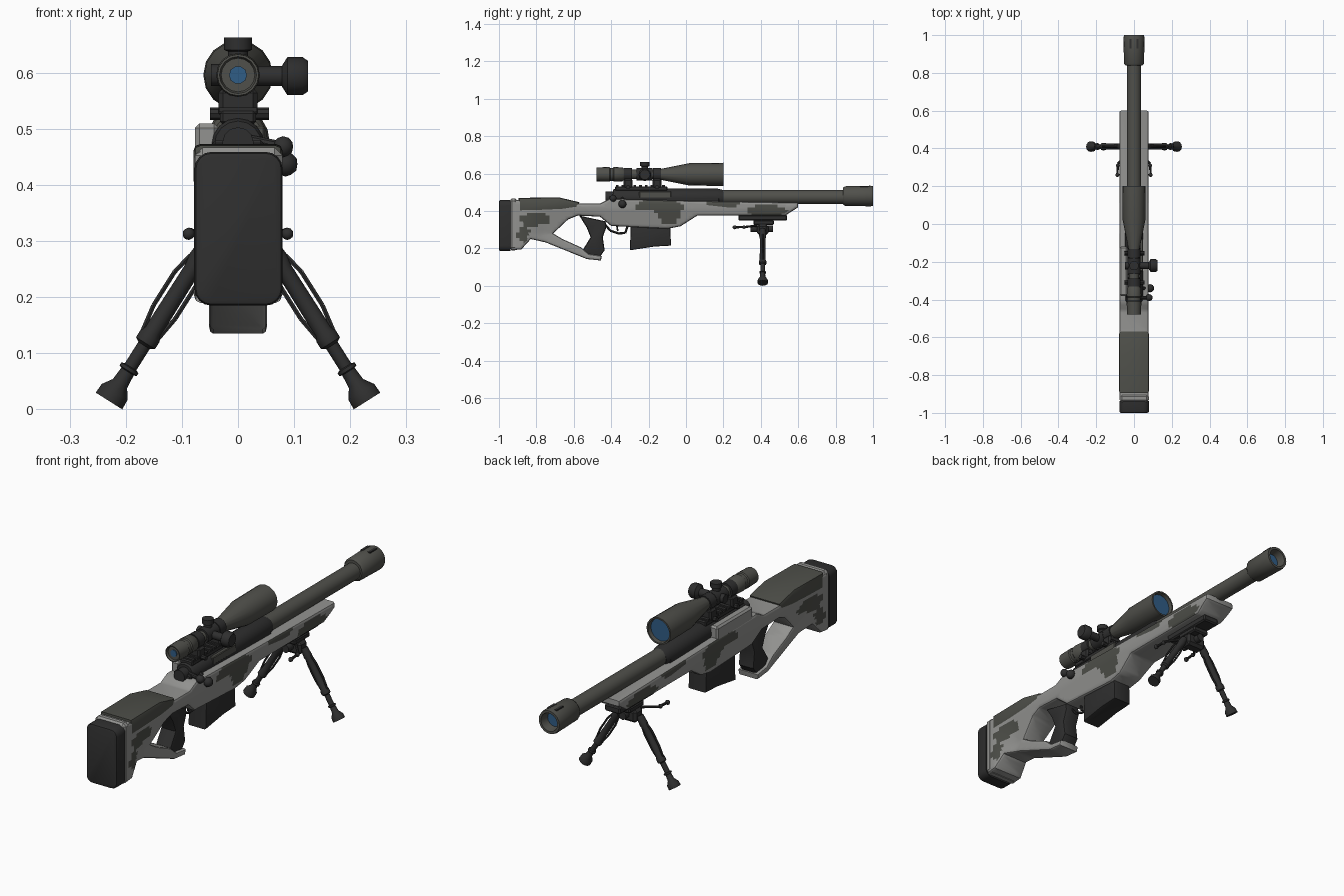
import bpy, bmesh, math
from mathutils import Vector, Matrix

if "Cube" in bpy.data.objects:
    bpy.data.objects.remove(bpy.data.objects["Cube"])


def material(name, rgb):
    m = bpy.data.materials.new(name)
    m.diffuse_color = (*rgb, 1)
    m.use_nodes = True
    m.node_tree.nodes["Principled BSDF"].inputs["Base Color"].default_value = m.diffuse_color
    return m


LIGHT = material("light_grey", (0.29, 0.29, 0.28))
OLIVE = material("dark_olive_grey", (0.075, 0.077, 0.066))
METAL = material("barrel_grey", (0.08, 0.08, 0.07))
BLACK = material("black", (0.028, 0.028, 0.028))
BLUE = material("lens_blue", (0.03, 0.11, 0.24))


def finish(bm, name, *mats, angle=35):
    bmesh.ops.remove_doubles(bm, verts=bm.verts, dist=1e-5)
    bmesh.ops.recalc_face_normals(bm, faces=bm.faces)
    me = bpy.data.meshes.new(name)
    bm.to_mesh(me)
    bm.free()
    ob = bpy.data.objects.new(name, me)
    bpy.context.collection.objects.link(ob)
    for m in mats:
        me.materials.append(m)
    bpy.ops.object.select_all(action='DESELECT')
    ob.select_set(True)
    bpy.context.view_layer.objects.active = ob
    bpy.ops.object.shade_smooth_by_angle(angle=math.radians(angle))
    return ob


def lathe(name, origin, direction, profile, mat, seg=16):
    """Turn (distance, radius) pairs around an axis; ends are closed."""
    bm = bmesh.new()
    rot = Vector(direction).to_track_quat('Z', 'Y')
    prof = [(profile[0][0], 0)] + list(profile) + [(profile[-1][0], 0)]
    rings = []
    for t, r in prof:
        rings.append([bm.verts.new(Vector(origin) + rot @ Vector(
            (r * math.cos(2 * math.pi * i / seg), r * math.sin(2 * math.pi * i / seg), t)))
            for i in range(seg)])
    for a, b in zip(rings, rings[1:]):
        for i in range(seg):
            j = (i + 1) % seg
            bm.faces.new((a[i], a[j], b[j], b[i]))
    return finish(bm, name, mat)


def rod(name, p, q, r, mat, seg=10, r2=None):
    d = Vector(q) - Vector(p)
    return lathe(name, p, d, [(0, r), (d.length, r if r2 is None else r2)], mat, seg)


def knob(name, c, r, mat):
    bm = bmesh.new()
    bmesh.ops.create_icosphere(bm, subdivisions=2, radius=r, matrix=Matrix.Translation(c))
    return finish(bm, name, mat)


def box(name, lo, hi, mat, bevel=0.005, segs=1):
    bm = bmesh.new()
    lo, hi = Vector(lo), Vector(hi)
    bmesh.ops.create_cube(bm, size=1, matrix=Matrix.Translation((lo + hi) / 2)
                          @ Matrix.Diagonal((*(hi - lo), 1)))
    if bevel:
        bmesh.ops.bevel(bm, geom=bm.edges[:], offset=bevel, segments=segs,
                        affect='EDGES', profile=0.5)
    return finish(bm, name, mat)


def prism_bm(profile, half, bevel):
    """Extrude a (y, z) side profile across x and soften its side edges."""
    bm = bmesh.new()
    f = bm.faces.new([bm.verts.new((-half, y, z)) for y, z in profile])
    ext = bmesh.ops.extrude_face_region(bm, geom=[f])
    bmesh.ops.translate(bm, vec=(2 * half, 0, 0),
                        verts=[g for g in ext['geom'] if isinstance(g, bmesh.types.BMVert)])
    bmesh.ops.recalc_face_normals(bm, faces=bm.faces)
    edges = [e for e in bm.edges if abs(e.verts[0].co.x - e.verts[1].co.x) < 1e-6]
    bmesh.ops.bevel(bm, geom=edges, offset=bevel, segments=2, affect='EDGES', profile=0.5)
    return bm


# --- stock: one silhouette, gridded so the camouflage can be assigned by rule
stock = [(-0.935, 0.46), (-0.66, 0.455), (-0.57, 0.44), (-0.46, 0.44), (-0.41, 0.465),
         (0.0, 0.455), (0.6, 0.445), (0.6, 0.42), (0.53, 0.375), (0.06, 0.375),
         (-0.03, 0.318), (-0.1, 0.305), (-0.40, 0.32), (-0.46, 0.37), (-0.58, 0.375),
         (-0.63, 0.355), (-0.71, 0.28), (-0.66, 0.25), (-0.56, 0.205), (-0.52, 0.17),
         (-0.45, 0.16), (-0.455, 0.135), (-0.53, 0.143), (-0.75, 0.232), (-0.83, 0.25),
         (-0.88, 0.195), (-0.935, 0.19)]
bm = prism_bm(stock, 0.078, 0.011)
bmesh.ops.triangulate(bm, faces=bm.faces[:])
cuts = [((0, -0.93 + 0.02 * i, 0), (0, 1, 0)) for i in range(77)]
cuts += [((0, 0, 0.15 + 0.015 * i), (0, 0, 1)) for i in range(21)]
for co, no in cuts:
    bmesh.ops.bisect_plane(bm, geom=bm.verts[:] + bm.edges[:] + bm.faces[:],
                           plane_co=co, plane_no=no)
# patches: centre y, centre z, radius y, radius z
patches = [(-0.80, 0.355, 0.09, 0.035), (-0.14, 0.43, 0.13, 0.035), (-0.09, 0.375, 0.06, 0.05),
           (0.20, 0.44, 0.10, 0.017), (0.43, 0.40, 0.10, 0.035), (-0.87, 0.28, 0.03, 0.05)]
for f in bm.faces:
    c = f.calc_center_median()
    wob = 1 + 0.25 * math.sin(c.y * 55 + 2 * c.x) * math.cos(c.z * 70)
    if abs(f.normal.z) < 0.8 and any(
            ((c.y - y) / ry) ** 2 + ((c.z - z) / rz) ** 2 < wob for y, z, ry, rz in patches):
        f.material_index = 1
for v in bm.verts:  # narrow towards the belly, but keep the butt full width
    k = min(1, max(0, (0.41 - v.co.z) / 0.13)) * min(1, max(0, (v.co.y + 0.88) / 0.12))
    v.co.x *= 1 - 0.34 * k
finish(bm, "stock", LIGHT, OLIVE)

# cheek rest and butt
cheek = [(-0.895, 0.47), (-0.68, 0.473), (-0.57, 0.447), (-0.58, 0.415), (-0.66, 0.405),
         (-0.895, 0.395)]
finish(prism_bm(cheek, 0.0795, 0.012), "cheek_rest", OLIVE)
box("butt_plate", (-0.077, -0.945, 0.19), (0.079, -0.9, 0.467), LIGHT, 0.014)
bm = bmesh.new()
bmesh.ops.create_cube(bm, size=1, matrix=Matrix.Translation((0.001, -0.969, 0.322))
                      @ Matrix.Diagonal((0.157, 0.062, 0.274, 1)))
bmesh.ops.bevel(bm, geom=[e for e in bm.edges if abs(e.verts[0].co.y - e.verts[1].co.y) > 0.01],
                offset=0.03, segments=4, affect='EDGES', profile=0.5)
bmesh.ops.bevel(bm, geom=[e for e in bm.edges if max(v.co.y for v in e.verts) < -0.98],
                offset=0.009, segments=2, affect='EDGES', profile=0.5)
finish(bm, "butt_pad", BLACK)

# pistol grip, magazine, trigger
grip = [(-0.57, 0.375), (-0.43, 0.345), (-0.425, 0.315), (-0.445, 0.26), (-0.435, 0.19),
        (-0.46, 0.155), (-0.53, 0.165), (-0.55, 0.195), (-0.51, 0.26), (-0.53, 0.31)]
finish(prism_bm(grip, 0.04, 0.012), "pistol_grip", BLACK)
mag = [(-0.295, 0.33), (-0.085, 0.33), (-0.08, 0.215), (-0.17, 0.21), (-0.30, 0.19)]
finish(prism_bm(mag, 0.046, 0.007), "magazine", BLACK)
guard = [(-0.43, 0.325), (-0.405, 0.295), (-0.36, 0.28), (-0.325, 0.283), (-0.31, 0.325)]
for a, b in zip(guard, guard[1:]):
    rod("trigger_guard", (0, *a), (0, *b), 0.006, BLACK, 8)
rod("trigger", (0, -0.37, 0.325), (0, -0.365, 0.292), 0.005, BLACK, 6)

# receiver, side block, bolt
lathe("receiver", (0, -0.39, 0.472), (0, 1, 0),
      [(0, 0.042), (0.01, 0.047), (0.56, 0.047), (0.59, 0.04)], BLACK, 16)
box("receiver_base", (-0.045, -0.41, 0.44), (0.045, 0.18, 0.48), BLACK)
box("left_side_block", (-0.077, -0.38, 0.445), (-0.035, -0.12, 0.51), LIGHT, 0.008)
box("ejection_port", (0.03, -0.25, 0.47), (0.048, -0.08, 0.505), METAL, 0.003)
rod("bolt_body", (0, -0.43, 0.475), (0, -0.38, 0.475), 0.028, BLACK, 12)
for y, z, x, r in ((-0.34, 0.437, 0.085, 0.022), (-0.39, 0.468, 0.08, 0.019)):
    rod("bolt_handle", (0.02, y, 0.48), (x, y, z), 0.01, BLACK)
    knob("bolt_knob", (x, y, z), r, BLACK)

# barrel and muzzle brake
rod("barrel", (0, 0.0, 0.475), (0, 0.87, 0.475), 0.038, METAL, 18)
lathe("muzzle_brake", (0, 0, 0.48), (0, 1, 0),
      [(0.84, 0.046), (0.85, 0.053), (0.985, 0.056), (1.0, 0.053), (1.0, 0.042), (0.96, 0.034)],
      METAL, 18)
rod("bore_disc", (0, 0.955, 0.48), (0, 0.963, 0.48), 0.033, BLUE, 16)
for s in (-1, 1):
    box("brake_slot", (s * 0.018 - 0.006, 0.93, 0.525), (s * 0.018 + 0.006, 0.98, 0.535), BLACK, 0)

# telescopic sight
SZ = 0.596
lathe("scope_tube", (0, 0, SZ), (0, 1, 0),
      [(-0.468, 0.03), (-0.478, 0.033), (-0.478, 0.037), (-0.41, 0.039), (-0.405, 0.035),
       (-0.39, 0.035), (-0.385, 0.039), (-0.34, 0.037), (-0.325, 0.026), (-0.15, 0.026),
       (0.02, 0.06), (0.2, 0.062), (0.2, 0.055), (0.18, 0.052)], METAL, 16)
rod("eyepiece_lens", (0, -0.472, SZ), (0, -0.465, SZ), 0.016, BLUE, 10)
rod("objective_lens", (0, 0.175, SZ), (0, 0.184, SZ), 0.051, BLUE, 16)
rod("turret_hub", (0, -0.265, SZ), (0, -0.18, SZ), 0.034, BLACK, 14)
turret = [(0, 0.018), (0.042, 0.018), (0.045, 0.025), (0.067, 0.025)]
lathe("top_turret", (0, -0.22, SZ), (0, 0, 1), turret, BLACK, 12)
lathe("side_turret", (0, -0.22, SZ - 0.002), (1, 0, 0),
      [(0, 0.018), (0.078, 0.018), (0.088, 0.034), (0.115, 0.034), (0.125, 0.027)], BLACK, 12)
lathe("left_turret_cap", (0, -0.22, SZ), (-1, 0, 0), [(0, 0.02), (0.048, 0.02)], BLACK, 12)

# scope rail and rings
box("scope_rail", (-0.032, -0.38, 0.508), (0.032, -0.10, 0.532), BLACK, 0.005)
for i in range(9):
    box("rail_tooth", (-0.034, -0.375 + i * 0.031, 0.53), (0.034, -0.36 + i * 0.031, 0.538),
        BLACK, 0)
for y in (-0.31, -0.155):
    rod("scope_ring", (0, y - 0.022, SZ), (0, y + 0.022, SZ), 0.035, BLACK, 14)
    box("ring_base", (-0.035, y - 0.025, 0.52), (0.035, y + 0.025, 0.572), BLACK, 0.008)
    rod("ring_clamp", (-0.05, y, 0.527), (0.055, y, 0.527), 0.011, BLACK, 8)

# bipod
BY = 0.41
box("bipod_rail", (-0.04, 0.28, 0.348), (0.04, 0.54, 0.38), BLACK, 0.006)
box("bipod_mount", (-0.04, 0.36, 0.325), (0.04, 0.47, 0.352), BLACK, 0.006)
box("bipod_yoke", (-0.05, 0.38, 0.27), (0.05, 0.44, 0.33), BLACK, 0.012)
rod("bipod_pivot", (0, 0.345, 0.305), (0, 0.465, 0.305), 0.018, BLACK, 12)
for s in (-1, 1):
    top = Vector((s * 0.05, BY, 0.30))
    d = Vector((s * 0.534, 0, -0.8455))
    side = Vector((s * 0.8455, 0, 0.534))
    lathe("bipod_leg", top, d,
          [(0, 0.016), (0.04, 0.019), (0.06, 0.015), (0.19, 0.016), (0.2, 0.02), (0.215, 0.02),
           (0.22, 0.012), (0.265, 0.012), (0.267, 0.018), (0.273, 0.018), (0.275, 0.013),
           (0.30, 0.015), (0.318, 0.027), (0.337, 0.028)], BLACK, 12)
    # springs on both flanks of the leg
    for w in (0.02, -0.018):
        pts = [top + d * t + side * w * k for t, k in ((0.04, 0.8), (0.08, 1.2), (0.15, 1.2), (0.2, 0.8))]
        for a, b in zip(pts, pts[1:]):
            rod("leg_spring", a, b, 0.0045, BLACK, 6)
    # folding lever with a knob
    rod("bipod_lever", (s * 0.03, 0.38, 0.322), (s * 0.085, 0.32, 0.315), 0.006, BLACK, 8)
    rod("bipod_lever", (s * 0.085, 0.32, 0.315), (s * 0.088, 0.26, 0.313), 0.006, BLACK, 8)
    knob("lever_knob", (s * 0.088, 0.26, 0.313), 0.011, BLACK)
    knob("lever_joint", (s * 0.086, 0.31, 0.314), 0.010, BLACK)
